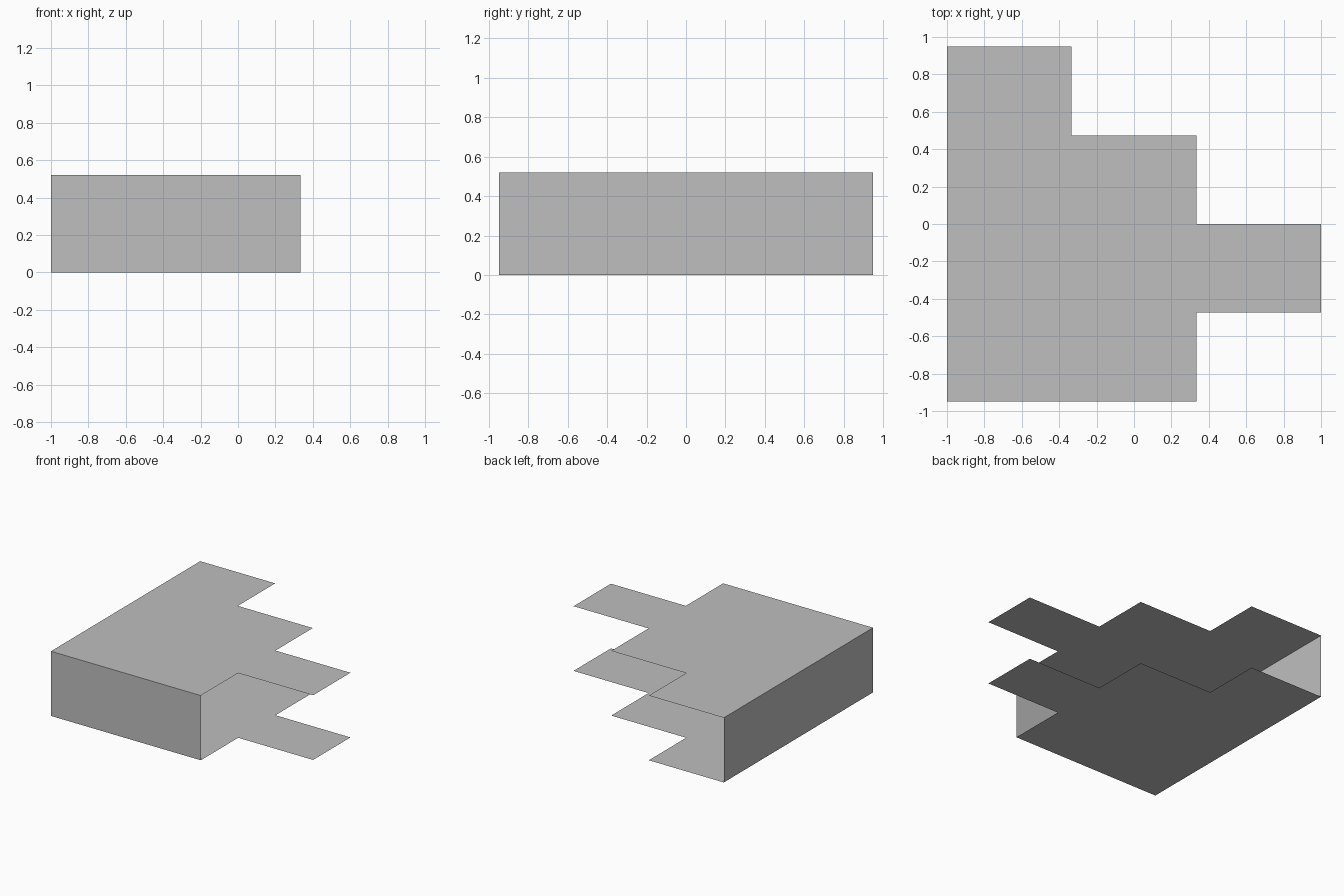
import bpy

cube = bpy.data.objects.get("Cube")
if cube:
    bpy.data.objects.remove(cube, do_unlink=True)

HEIGHT = 0.52
STEP_X = 2 / 3      # one tread of the stepped outline
STEP_Y = 0.474

grey = bpy.data.materials.new("plain_grey")
grey.use_nodes = True
colour = (0.52, 0.52, 0.52, 1)
grey.diffuse_color = colour
grey.node_tree.nodes["Principled BSDF"].inputs["Base Color"].default_value = colour


def sheet(name, points):
    """One flat, zero-thickness panel from its corner loop."""
    mesh = bpy.data.meshes.new(name)
    mesh.from_pydata(points, [], [range(len(points))])
    mesh.materials.append(grey)
    obj = bpy.data.objects.new(name, mesh)
    bpy.context.collection.objects.link(obj)
    return obj


def wall(name, start, end):
    """Upright panel between two plan corners, facing right of the path's direction."""
    sheet(name, [(*start, 0), (*end, 0), (*end, HEIGHT), (*start, HEIGHT)])


# Stepped plan in whole steps, counter-clockwise from the front right corner
steps = [(0, 0), (2, 0), (2, 1), (3, 1), (3, 2), (2, 2), (2, 3), (1, 3), (1, 4), (0, 4)]
plan = [(-1 + i * STEP_X, (j - 2) * STEP_Y) for i, j in steps]

# Top and bottom panels, facing outward
sheet("top_panel", [(x, y, HEIGHT) for x, y in plan])
sheet("bottom_panel", [(x, y, 0) for x, y in reversed(plan)])

# The two straight walls; the stepped sides stay open
wall("front_wall", plan[0], plan[1])
wall("right_wall", plan[-1], plan[0])
